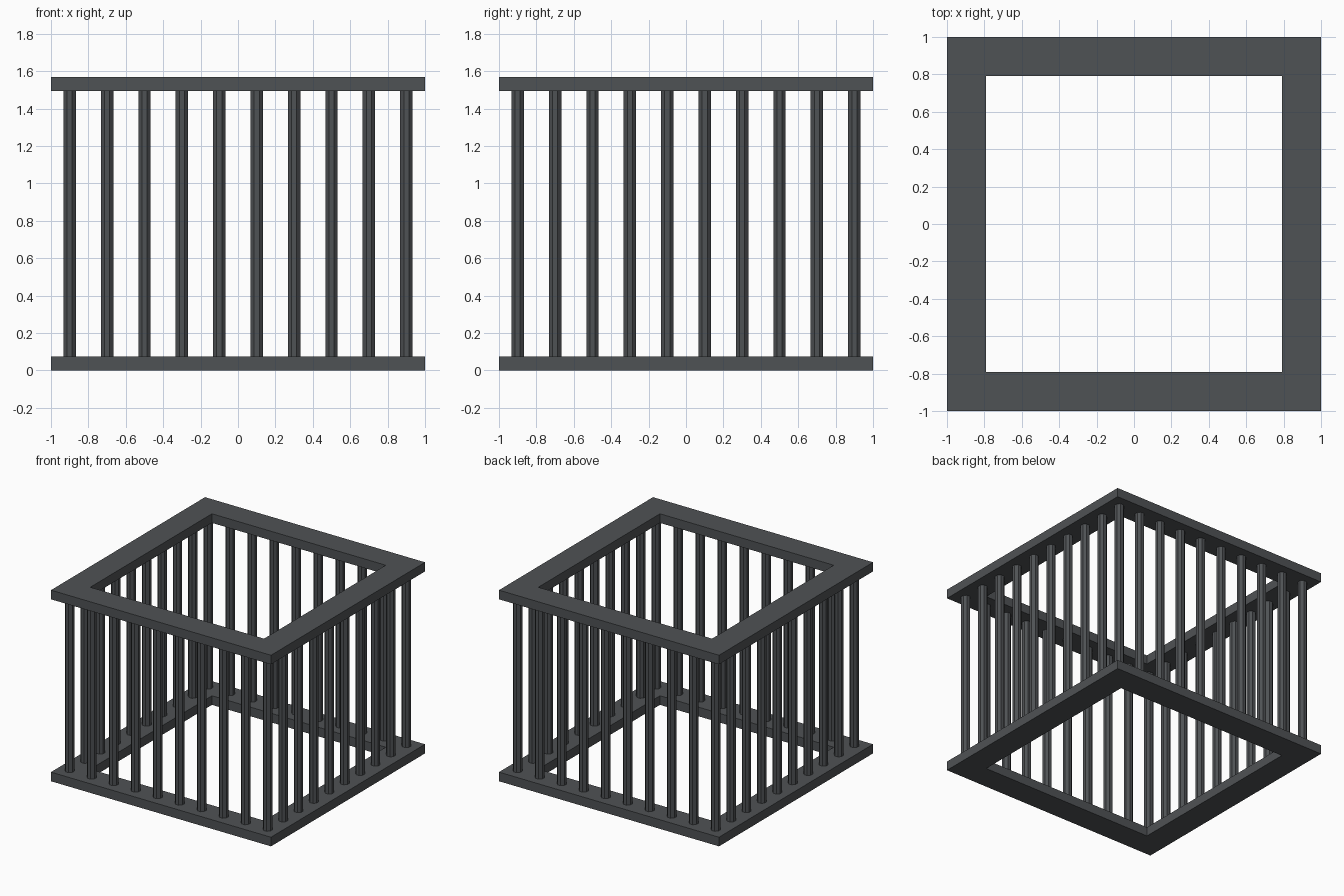
import bpy, bmesh, math
from mathutils import Matrix

if "Cube" in bpy.data.objects:
    bpy.data.objects.remove(bpy.data.objects["Cube"])

OUTER, INNER = 1.0, 0.79
RAIL, HEIGHT = 0.075, 1.57
BAR_R, BAR_SIDES = 0.036, 8

metal = bpy.data.materials.new("dark grey metal")
metal.diffuse_color = (0.078, 0.084, 0.090, 1)
metal.use_nodes = True
metal.node_tree.nodes["Principled BSDF"].inputs["Base Color"].default_value = metal.diffuse_color


def add_object(name, bm):
    bmesh.ops.recalc_face_normals(bm, faces=bm.faces)
    mesh = bpy.data.meshes.new(name)
    bm.to_mesh(mesh)
    bm.free()
    mesh.materials.append(metal)
    obj = bpy.data.objects.new(name, mesh)
    bpy.context.collection.objects.link(obj)
    return obj


# Square ring frame, extruded upward from z
def frame(name, z):
    bm = bmesh.new()
    signs = [(-1, -1), (1, -1), (1, 1), (-1, 1)]
    outer = [bm.verts.new((x * OUTER, y * OUTER, z)) for x, y in signs]
    inner = [bm.verts.new((x * INNER, y * INNER, z)) for x, y in signs]
    faces = []
    for i in range(4):
        j = (i + 1) % 4
        faces.append(bm.faces.new((outer[i], outer[j], inner[j], inner[i])))
    ext = bmesh.ops.extrude_face_region(bm, geom=faces, use_keep_orig=True)
    top = [v for v in ext["geom"] if isinstance(v, bmesh.types.BMVert)]
    bmesh.ops.translate(bm, verts=top, vec=(0, 0, RAIL))
    return add_object(name, bm)


frame("bottom_frame", 0)
frame("top_frame", HEIGHT - RAIL)

# One upright bar mesh, shared by every position round the edge
bm = bmesh.new()
bmesh.ops.create_cone(
    bm, cap_ends=True, segments=BAR_SIDES, radius1=BAR_R, radius2=BAR_R,
    depth=HEIGHT - 2 * RAIL + 0.02,
    matrix=Matrix.Translation((0, 0, HEIGHT / 2)) @ Matrix.Rotation(math.pi / BAR_SIDES, 4, "Z"))
first = add_object("bar", bm)
spots = [(i, j) for i in range(10) for j in range(10) if i in (0, 9) or j in (0, 9)]
for n, (i, j) in enumerate(spots):
    obj = first if n == 0 else bpy.data.objects.new("bar", first.data)
    if n:
        bpy.context.collection.objects.link(obj)
    obj.location = (-0.9 + 0.2 * i, -0.9 + 0.2 * j, 0)
